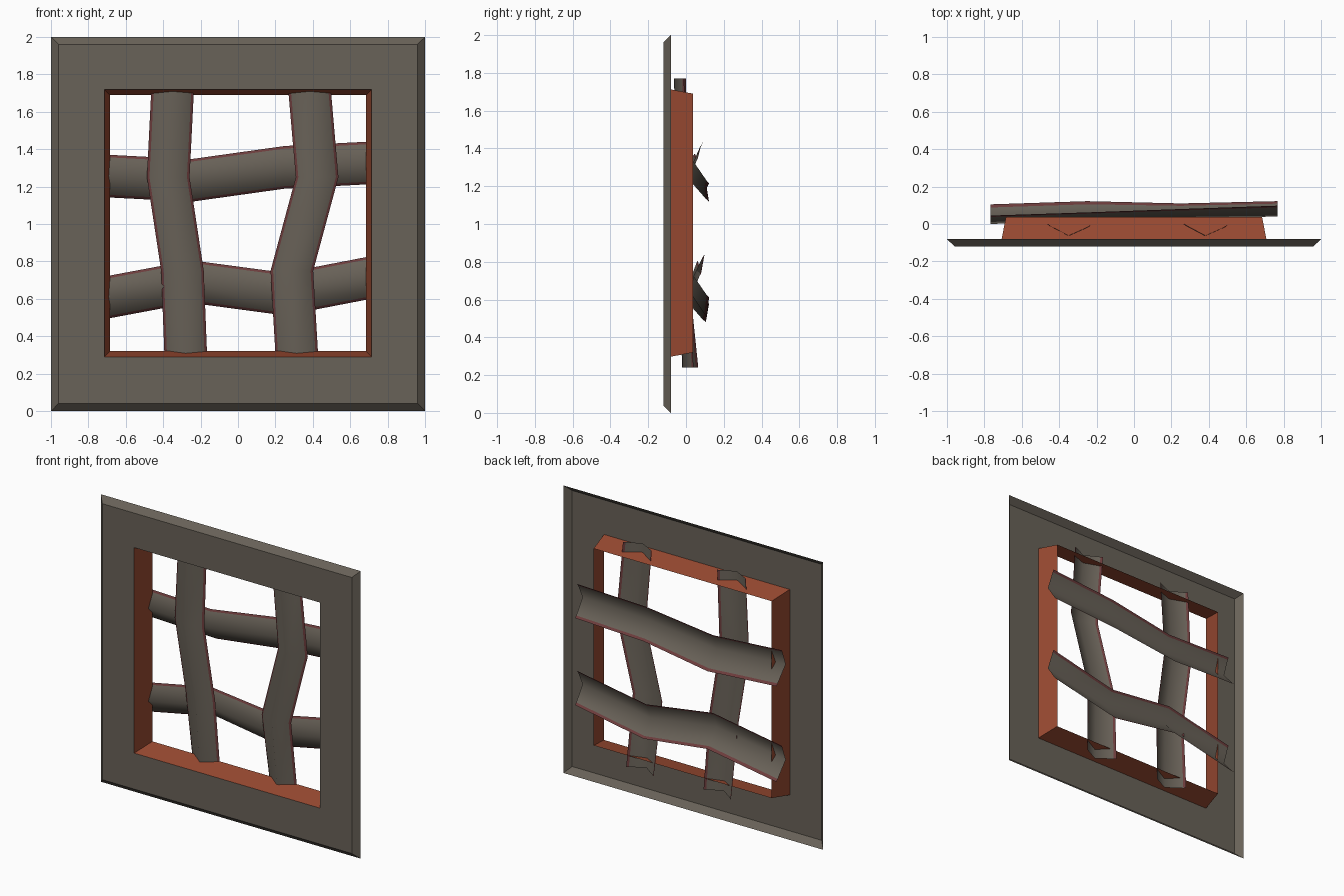
import bpy

if "Cube" in bpy.data.objects:
    bpy.data.objects.remove(bpy.data.objects["Cube"])


def material(name, rgb):
    m = bpy.data.materials.new(name)
    m.diffuse_color = (*rgb, 1)
    m.use_nodes = True
    m.node_tree.nodes["Principled BSDF"].inputs["Base Color"].default_value = m.diffuse_color
    return m


GREY = material("weathered grey", (0.141, 0.122, 0.098))
RUST = material("rust orange", (0.33, 0.07, 0.032))
EDGE = material("dark red edge", (0.15, 0.045, 0.045))


def loft(name, rows, mats, closed=False, smooth=False, pick=lambda i: 0):
    """Skin a sheet through rows of points; pick gives the material per column."""
    n = len(rows[0])
    verts = [p for r in rows for p in r]
    faces, idx = [], []
    for r in range(len(rows) - 1):
        for i in range(n if closed else n - 1):
            j = (i + 1) % n
            faces.append((r * n + i, r * n + j, (r + 1) * n + j, (r + 1) * n + i))
            idx.append(pick(i))
    me = bpy.data.meshes.new(name)
    me.from_pydata(verts, [], faces)
    for m in mats:
        me.materials.append(m)
    for p, k in zip(me.polygons, idx):
        p.material_index = k
        p.use_smooth = smooth
    me.update()
    ob = bpy.data.objects.new(name, me)
    bpy.context.collection.objects.link(ob)
    return ob


def square(h, y, zc=1.0):
    return [(sx * h, y, zc + sz * h) for sx, sz in ((-1, -1), (1, -1), (1, 1), (-1, 1))]


# Front plate with bevelled rim, open at the back
loft("frame_plate", [square(1.0, -0.08), square(0.96, -0.12), square(0.715, -0.12, 1.005)],
     [GREY], closed=True)

# Tapered lining of the opening
loft("opening_lining", [square(0.715, -0.12, 1.005), square(0.685, 0.037, 1.005)],
     [RUST], closed=True)

HALF = 0.114


def bar(name, stations, vertical):
    """V-section slat; stations are (along, across, ridge y, low edge y, high edge y)."""
    rows = []
    for s, c, yr, y0, y1 in stations:
        prof = [(-HALF, y0), (-HALF * 0.88, yr + (y0 - yr) * 0.84), (0, yr),
                (HALF * 0.88, yr + (y1 - yr) * 0.84), (HALF, y1)]
        rows.append([(c + o, y, s) if vertical else (s, y, c + o) for o, y in prof])
    if not vertical:
        rows.reverse()  # keeps normals towards the front
    loft(name, rows, [GREY, EDGE], smooth=True, pick=lambda i: 1 if i in (0, 3) else 0)


# Vertical bars, leaning back towards the bottom
V_S = (0.24, 0.75, 1.25, 1.77)
V_Y = ((-0.02, 0.065, 0.04), (-0.04, 0.012, 0.01), (-0.055, 0.0, 0.0), (-0.063, 0.0, -0.01))
for name, cs in (("vertical_bar_left", (-0.277, -0.297, -0.373, -0.347)),
                 ("vertical_bar_right", (0.318, 0.288, 0.423, 0.378))):
    bar(name, [(s, c, *y) for s, c, y in zip(V_S, cs, V_Y)], True)

# Horizontal bars behind them
H_S = (-0.768, -0.25, 0.25, 0.768)
H_Y = ((0.0, 0.105, 0.045), (0.018, 0.122, 0.062), (0.03, 0.11, 0.08), (0.04, 0.122, 0.098))
for name, cs in (("horizontal_bar_upper", (1.26, 1.233, 1.303, 1.33)),
                 ("horizontal_bar_lower", (0.595, 0.692, 0.625, 0.725))):
    bar(name, [(s, c, *y) for s, c, y in zip(H_S, cs, H_Y)], False)
